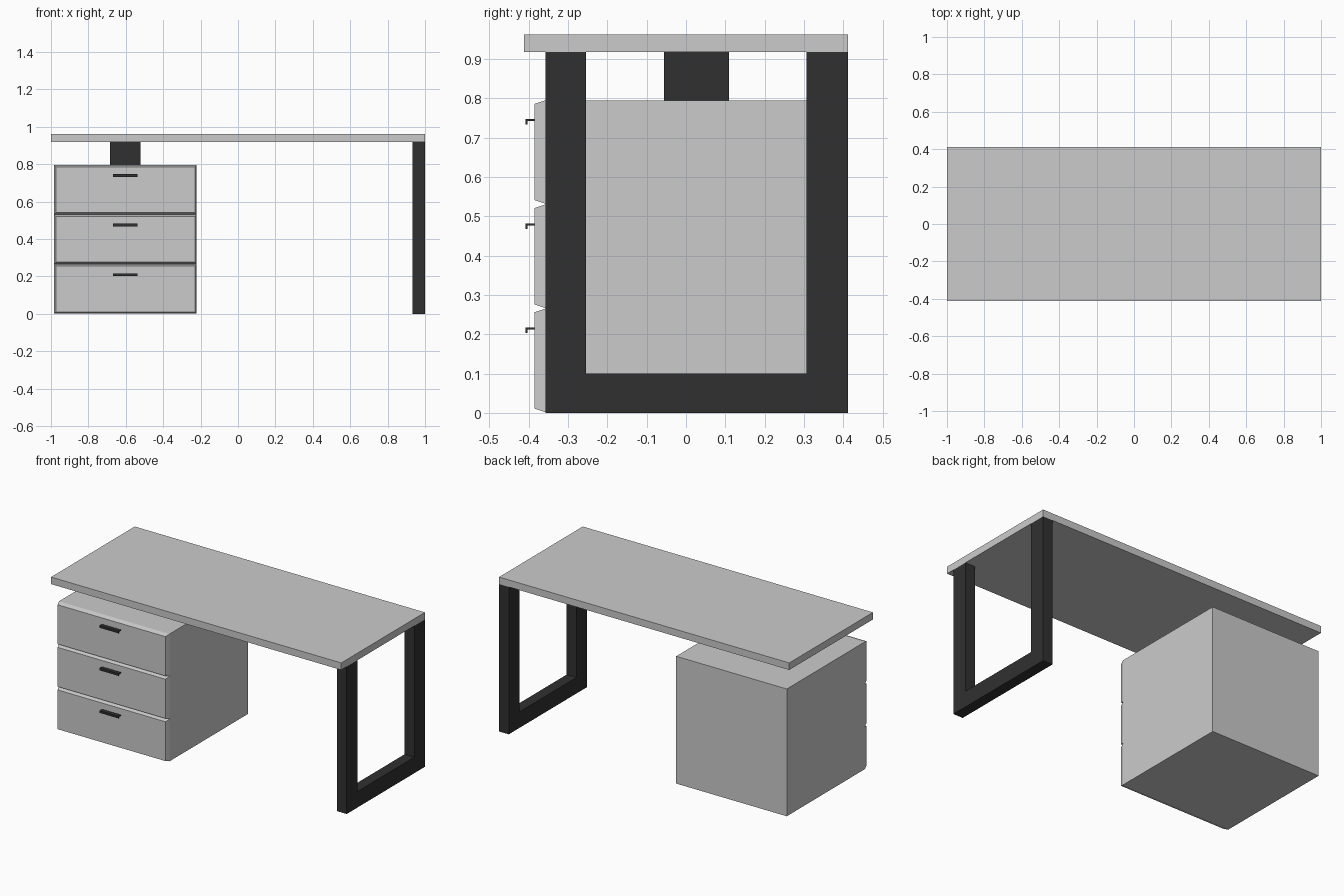
import bpy, bmesh
from mathutils import Vector

if "Cube" in bpy.data.objects:
    bpy.data.objects.remove(bpy.data.objects["Cube"])

dark = bpy.data.materials.new("dark_metal")
dark.diffuse_color = (0.03, 0.03, 0.03, 1)
dark.use_nodes = True
dark.node_tree.nodes["Principled BSDF"].inputs["Base Color"].default_value = dark.diffuse_color


def finish(bm, name, mat=None):
    bmesh.ops.recalc_face_normals(bm, faces=bm.faces[:])
    mesh = bpy.data.meshes.new(name)
    bm.to_mesh(mesh)
    bm.free()
    obj = bpy.data.objects.new(name, mesh)
    bpy.context.collection.objects.link(obj)
    if mat:
        mesh.materials.append(mat)
    return obj


def box(name, x, y, z, mat=None, front_inset=0):
    """Box from (min, max) ranges; front_inset tapers the -y face."""
    bm = bmesh.new()
    bmesh.ops.create_cube(bm, size=1)
    for v in bm.verts:
        inset = front_inset if v.co.y < 0 else 0
        v.co = Vector((
            x[0] + inset if v.co.x < 0 else x[1] - inset,
            y[0] if v.co.y < 0 else y[1],
            z[0] + inset if v.co.z < 0 else z[1] - inset))
    return finish(bm, name, mat)


def extrude_x(name, profile, x0, x1, mat=None):
    """Extrude a (y, z) outline along x."""
    bm = bmesh.new()
    face = bm.faces.new([bm.verts.new((x0, y, z)) for y, z in profile])
    ext = bmesh.ops.extrude_face_region(bm, geom=[face])
    verts = [g for g in ext["geom"] if isinstance(g, bmesh.types.BMVert)]
    bmesh.ops.translate(bm, vec=(x1 - x0, 0, 0), verts=verts)
    return finish(bm, name, mat)


# Desk top
box("desk_top", (-1, 1), (-0.412, 0.412), (0.918, 0.962))

# Cabinet body and the block that carries the top
CAB_X = (-0.983, -0.221)
box("cabinet_body", CAB_X, (-0.358, 0.412), (0.002, 0.795))
box("support_block", (-0.685, -0.522), (-0.056, 0.109), (0.795, 0.918), dark)

# Open U-shaped leg frame
extrude_x("leg_frame", [
    (-0.358, 0), (0.412, 0), (0.412, 0.918), (0.307, 0.918),
    (0.307, 0.1), (-0.254, 0.1), (-0.254, 0.918), (-0.358, 0.918)],
    0.933, 1.0, dark)

# Three bevelled drawer fronts with L-shaped handles
for i in range(3):
    z = 0.002 + i * 0.265
    box(f"drawer_front_{i + 1}", CAB_X, (-0.385, -0.358),
        (z, z + 0.263), front_inset=0.009)
    t = z + 0.215
    extrude_x(f"drawer_handle_{i + 1}", [
        (-0.385, t), (-0.408, t), (-0.408, t - 0.014), (-0.403, t - 0.014),
        (-0.403, t - 0.005), (-0.385, t - 0.005)],
        -0.668, -0.537, dark)
